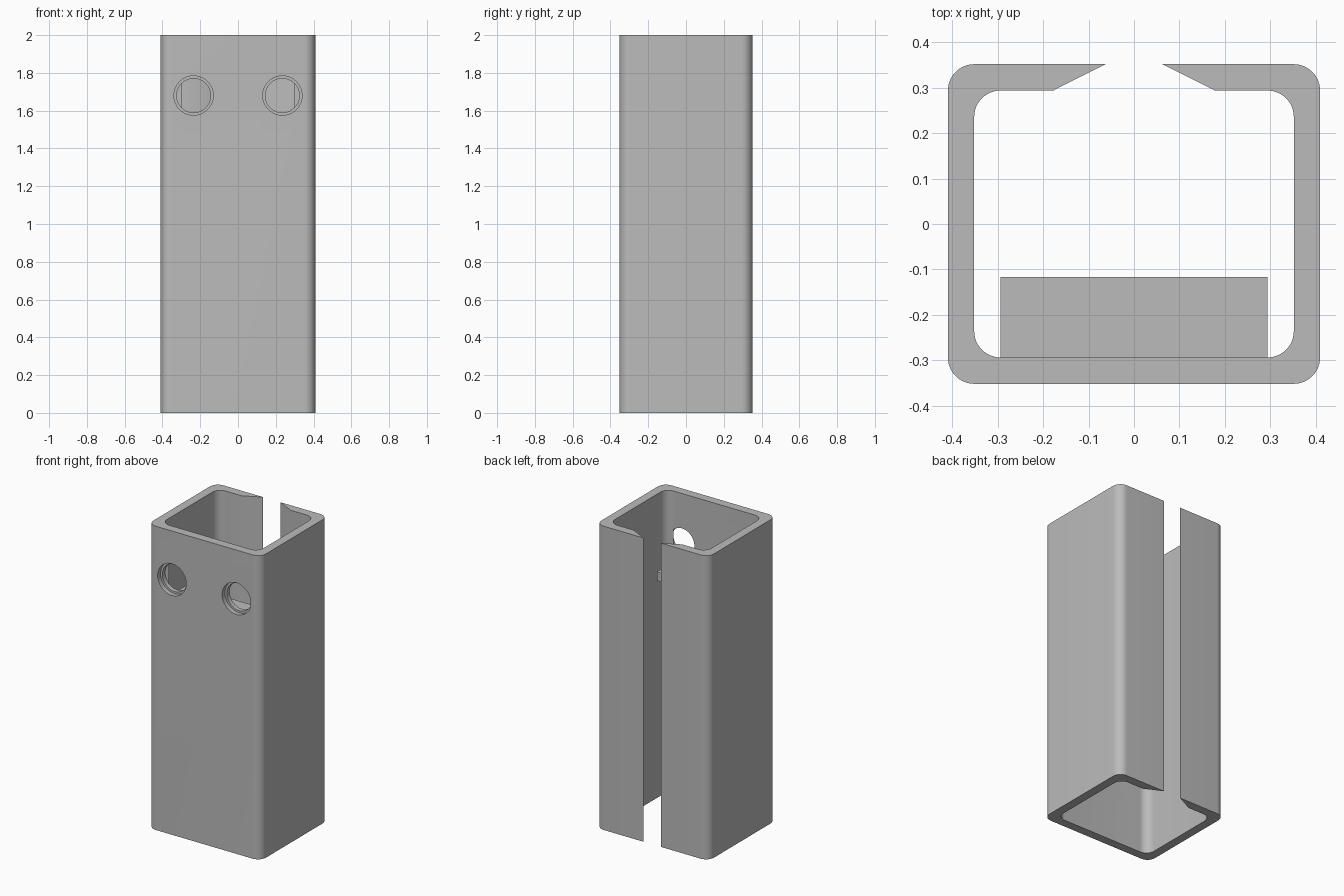
import bpy
import bmesh
from math import cos, sin, pi

if "Cube" in bpy.data.objects:
    bpy.data.objects.remove(bpy.data.objects["Cube"])

HALF_X, HALF_Y, HEIGHT = 0.41, 0.352, 2.0
WALL = 0.058
RADIUS = 0.058

grey = bpy.data.materials.new("plain grey")
grey.use_nodes = True
grey.diffuse_color = (0.5, 0.5, 0.5, 1)
grey.node_tree.nodes["Principled BSDF"].inputs["Base Color"].default_value = (0.5, 0.5, 0.5, 1)


def make_object(name, bm):
    bmesh.ops.recalc_face_normals(bm, faces=bm.faces)
    mesh = bpy.data.meshes.new(name)
    bm.to_mesh(mesh)
    bm.free()
    mesh.materials.append(grey)
    obj = bpy.data.objects.new(name, mesh)
    bpy.context.collection.objects.link(obj)
    return obj


def corner(cx, cy, start, steps=12):
    """Quarter-circle points, turning anticlockwise from the start angle."""
    angles = [start + pi / 2 * i / steps for i in range(steps + 1)]
    return [(cx + RADIUS * cos(a), cy + RADIUS * sin(a)) for a in angles]


def open_loop(hx, hy, gap):
    """Rounded rectangle, open in the middle of its back edge."""
    x, y = hx - RADIUS, hy - RADIUS
    return ([(-gap, hy)] + corner(-x, y, pi / 2) + corner(-x, -y, pi)
            + corner(x, -y, 1.5 * pi) + corner(x, y, 0) + [(gap, hy)])


# Channel: rounded box section with a bevelled slot down the back
outer = open_loop(HALF_X, HALF_Y, 0.063)
inner = open_loop(HALF_X - WALL, HALF_Y - WALL, 0.178)
bm = bmesh.new()
face = bm.faces.new([bm.verts.new((x, y, 0)) for x, y in outer + inner[::-1]])
extruded = bmesh.ops.extrude_face_region(bm, geom=[face], use_keep_orig=True)
top = [v for v in extruded["geom"] if isinstance(v, bmesh.types.BMVert)]
bmesh.ops.translate(bm, verts=top, vec=(0, 0, HEIGHT))
channel = make_object("channel", bm)


def drill(x, radius, y_end):
    """Bore a round hole into the front wall, stopping at y_end."""
    bpy.ops.mesh.primitive_cylinder_add(vertices=64, radius=radius, depth=0.3,
                                        location=(x, y_end - 0.15, 1.68),
                                        rotation=(pi / 2, 0, 0))
    cutter = bpy.context.object
    cutter.hide_render = True
    cut = channel.modifiers.new("hole", "BOOLEAN")
    cut.operation, cut.solver, cut.object = "DIFFERENCE", "EXACT", cutter
    bpy.context.view_layer.objects.active = channel
    bpy.ops.object.modifier_apply(modifier=cut.name)
    bpy.data.objects.remove(cutter)


# Stepped holes; the bore stops flush with the inside of the wall
for side in (-1, 1):
    drill(side * 0.235, 0.104, -HALF_Y + WALL / 2)
    drill(side * 0.235, 0.09, -HALF_Y + WALL + 0.0001)

# Shelf: thin plate inside, fixed to the front wall below the holes
bm = bmesh.new()
bmesh.ops.create_cube(bm, size=1)
bmesh.ops.scale(bm, verts=bm.verts, vec=(0.588, 0.177, WALL))
bmesh.ops.translate(bm, verts=bm.verts, vec=(0, -0.2055, 1.507))
shelf = make_object("shelf", bm)

# Smooth corners, sharp edges
bpy.ops.object.select_all(action="DESELECT")
channel.select_set(True)
bpy.context.view_layer.objects.active = channel
bpy.ops.object.shade_smooth_by_angle(angle=pi / 6)
